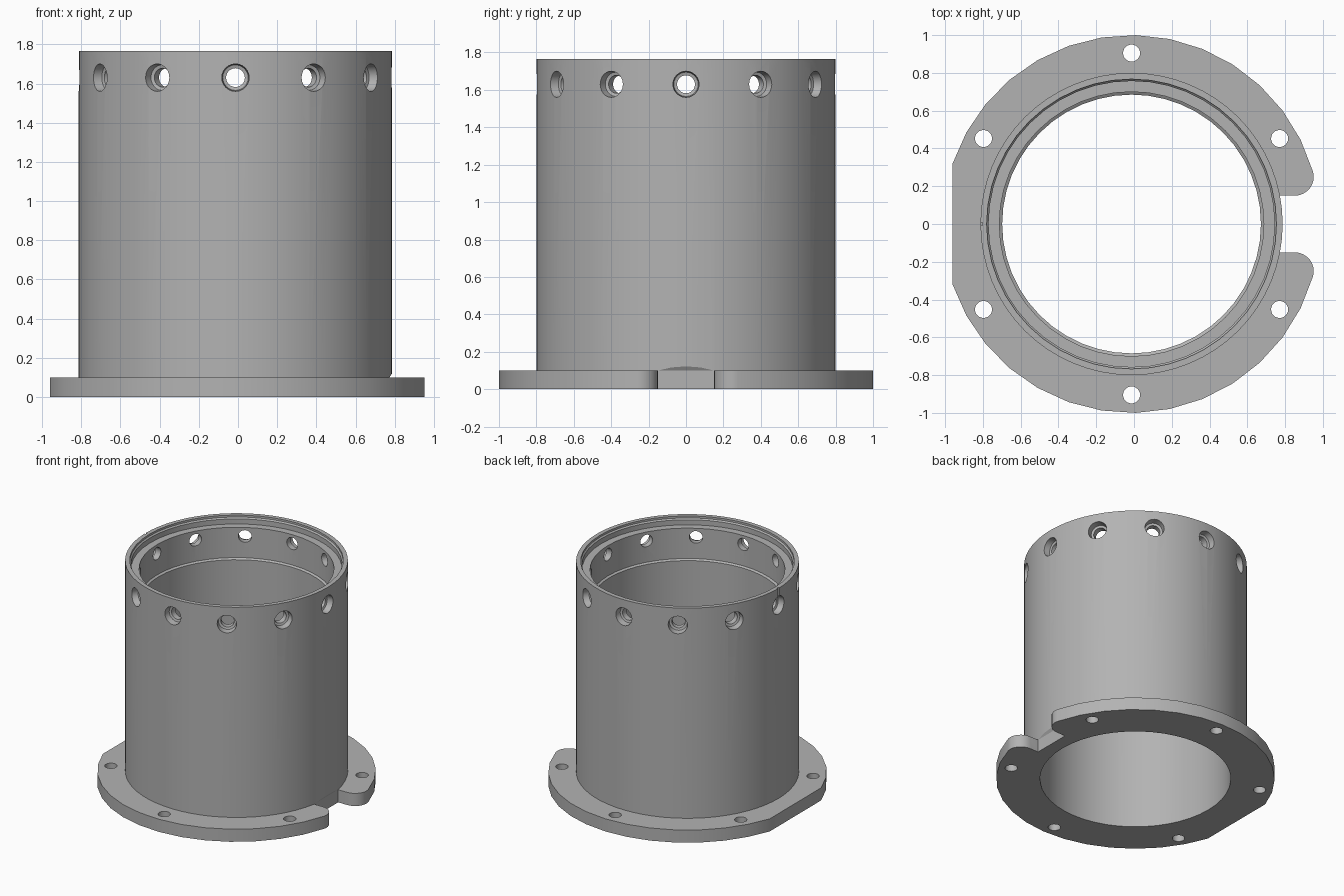
import bpy
import bmesh
from math import sin, cos, pi, radians, atan2
from mathutils import Matrix, Vector

CX = -0.013          # tube axis
HEIGHT, PLATE = 1.765, 0.1
SLOT, FILLET = 0.15, 0.1

cube = bpy.data.objects.get("Cube")
if cube:
    bpy.data.objects.remove(cube, do_unlink=True)

grey = bpy.data.materials.new("plain grey")
grey.use_nodes = True
colour = (0.45, 0.45, 0.45, 1)
grey.diffuse_color = colour
grey.node_tree.nodes["Principled BSDF"].inputs["Base Color"].default_value = colour


def make_object(name, bm):
    bmesh.ops.recalc_face_normals(bm, faces=bm.faces[:])
    mesh = bpy.data.meshes.new(name)
    bm.to_mesh(mesh)
    bm.free()
    mesh.materials.append(grey)
    obj = bpy.data.objects.new(name, mesh)
    bpy.context.collection.objects.link(obj)
    return obj


def prism(name, outline, direction):
    """Solid made by sweeping a closed outline along a direction."""
    bm = bmesh.new()
    face = bm.faces.new([bm.verts.new(p) for p in outline])
    swept = bmesh.ops.extrude_face_region(bm, geom=[face])["geom"]
    verts = [g for g in swept if isinstance(g, bmesh.types.BMVert)]
    bmesh.ops.translate(bm, verts=verts, vec=direction)
    return make_object(name, bm)


def turned(name, profile, sides, matrix=Matrix()):
    """Solid of revolution from (radius, height) pairs, capped at both ends."""
    bm = bmesh.new()
    rings = []
    for r, z in profile:
        rings.append([bm.verts.new(matrix @ Vector((r * cos(2 * pi * i / sides),
                                                    r * sin(2 * pi * i / sides), z)))
                      for i in range(sides)])
    for a, b in zip(rings, rings[1:]):
        for i in range(sides):
            j = (i + 1) % sides
            bm.faces.new((a[i], a[j], b[j], b[i]))
    bm.faces.new(rings[0])
    bm.faces.new(rings[-1])
    return make_object(name, bm)


def combine(target, tool, operation):
    mod = target.modifiers.new("combine", "BOOLEAN")
    mod.operation = operation
    mod.solver = "EXACT"
    mod.object = tool
    bpy.context.view_layer.objects.active = target
    bpy.ops.object.modifier_apply(modifier=mod.name)
    bpy.data.objects.remove(tool, do_unlink=True)


axis = Matrix.Translation((CX, 0, 0))

# Outer tube
body = turned("flanged_tube", [(0.8, 0), (0.8, HEIGHT)], 64, axis)

# Flange outline: rounded tips beside the slot, flat on the far side
fy = SLOT + FILLET
fx = ((1 - FILLET) ** 2 - fy ** 2) ** 0.5
tip = atan2(fy, fx)
half = [(0.786, SLOT)]
for i in range(9):
    a = -pi / 2 + (tip + pi / 2) * i / 8
    half.append((fx + FILLET * cos(a), fy + FILLET * sin(a)))
flat_x = -0.947
end = atan2((1 - flat_x ** 2) ** 0.5, flat_x)
steps = 14
for i in range(1, steps + 1):
    a = tip + (end - tip) * i / steps
    half.append((cos(a), sin(a)))
outline = half + [(x, -y) for x, y in reversed(half)]
flange = prism("flange", [(x + CX, y, 0) for x, y in outline], (0, 0, PLATE))
combine(body, flange, "UNION")

# Stepped bore with a seat at the top
bore = turned("bore_cutter", [(0.685, -0.1), (0.685, 1.45), (0.7, 1.46), (0.7, 1.7),
                              (0.757, 1.7), (0.757, 1.74), (0.767, 1.75),
                              (0.767, HEIGHT + 0.1)], 48, axis)
combine(body, bore, "DIFFERENCE")

# Flat relief in the tube where the flange slot meets it
relief = [(0.786, -0.1), (0.786, PLATE), (0.805, 0.13), (0.9, 0.13), (0.9, -0.1)]
combine(body, prism("slot_cutter", [(x + CX, -SLOT, z) for x, z in relief],
                    (0, 2 * SLOT, 0)), "DIFFERENCE")

# Mounting holes through the flange
for k in range(6):
    a = radians(30 + 60 * k)
    place = axis @ Matrix.Translation((0.905 * cos(a), 0.905 * sin(a), 0))
    combine(body, turned("mount_cutter", [(0.045, -0.1), (0.045, 0.2)], 24, place),
            "DIFFERENCE")

# Counterbored radial holes around the top
for k in range(12):
    place = (axis @ Matrix.Translation((0, 0, 1.63))
             @ Matrix.Rotation(radians(30 * k), 4, "Z") @ Matrix.Rotation(pi / 2, 4, "Y"))
    combine(body, turned("radial_cutter", [(0.048, 0.6), (0.048, 0.745), (0.065, 0.75),
                                           (0.07, 0.79), (0.07, 0.9)], 24, place),
            "DIFFERENCE")

# Small index groove above one radial hole
x = CX - 0.79
groove = [(x, -0.008, 1.68), (x - 0.1, -0.008, 1.68), (x - 0.1, 0.008, 1.68), (x, 0.008, 1.68)]
combine(body, prism("groove_cutter", groove, (0, 0, 0.2)), "DIFFERENCE")

# Smooth walls with crisp edges
bpy.ops.object.select_all(action="DESELECT")
body.select_set(True)
bpy.context.view_layer.objects.active = body
bpy.ops.object.shade_smooth_by_angle(angle=radians(30))
